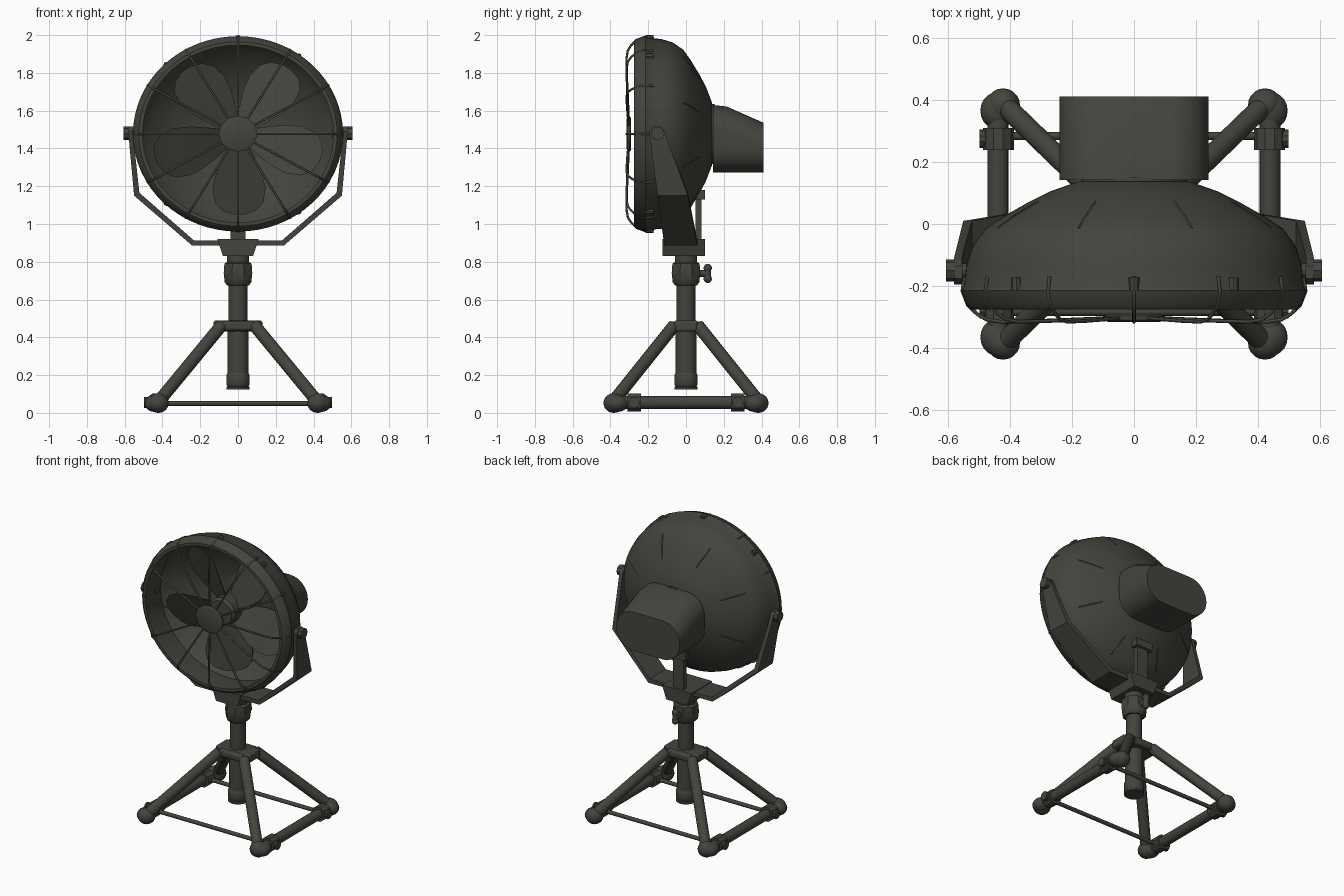
import bpy, bmesh, math
from mathutils import Vector

if "Cube" in bpy.data.objects:
    bpy.data.objects.remove(bpy.data.objects["Cube"])

PAINT = bpy.data.materials.new("dark olive metal")
PAINT.diffuse_color = (0.057, 0.058, 0.047, 1)
PAINT.use_nodes = True
PAINT.node_tree.nodes["Principled BSDF"].inputs["Base Color"].default_value = PAINT.diffuse_color
CZ = 1.477           # height of the fan axis
SQ = 0.93            # the fan head is slightly squashed in z


def finish(name, bm, angle=35):
    bmesh.ops.recalc_face_normals(bm, faces=bm.faces)
    me = bpy.data.meshes.new(name)
    bm.to_mesh(me)
    bm.free()
    ob = bpy.data.objects.new(name, me)
    bpy.context.collection.objects.link(ob)
    me.materials.append(PAINT)
    bpy.ops.object.select_all(action='DESELECT')
    ob.select_set(True)
    bpy.context.view_layer.objects.active = ob
    bpy.ops.object.shade_smooth_by_angle(angle=math.radians(angle))
    return ob


def loft(name, rings, caps=True, angle=35):
    """Skin a list of closed point rings."""
    bm = bmesh.new()
    vs = [[bm.verts.new(p) for p in r] for r in rings]
    n = len(rings[0])
    for a, b in zip(vs, vs[1:]):
        for i in range(n):
            j = (i + 1) % n
            bm.faces.new((a[i], a[j], b[j], b[i]))
    if caps:
        bm.faces.new(vs[0])
        bm.faces.new(vs[-1])
    return finish(name, bm, angle)


def lathe_y(name, prof, n=48, cz=CZ, cx=0, sq=SQ):
    """Turn (radius, y) profile round the fan axis."""
    A = [2 * math.pi * i / n for i in range(n)]
    return loft(name, [[(cx + r * math.cos(a), y, cz + sq * r * math.sin(a)) for a in A] for r, y in prof])


def lathe_z(name, prof, n=24):
    A = [2 * math.pi * (i + .5) / n for i in range(n)]
    return loft(name, [[(r * math.cos(a), r * math.sin(a), z) for a in A] for r, z in prof])


def rod(name, p, q, r, n=16):
    p, q = Vector(p), Vector(q)
    rot = (q - p).to_track_quat('Z', 'Y')
    A = [2 * math.pi * i / n for i in range(n)]
    return loft(name, [[c + rot @ Vector((r * math.cos(a), r * math.sin(a), 0)) for a in A] for c in (p, q)])


def box(name, lo, hi, top=1.0, bevel=0.0):
    """Box whose lower end may be narrowed in x by the factor top."""
    (x0, y0, z0), (x1, y1, z1) = lo, hi
    m = (x0 + x1) / 2
    k = lambda x: m + (x - m) * top
    ob = loft(name, [[(k(x0), y0, z0), (k(x1), y0, z0), (k(x1), y1, z0), (k(x0), y1, z0)],
                     [(x0, y0, z1), (x1, y0, z1), (x1, y1, z1), (x0, y1, z1)]])
    if bevel:
        b = ob.modifiers.new("bevel", 'BEVEL')
        b.width, b.segments = bevel, 3
    return ob


def ball(name, c, s):
    bm = bmesh.new()
    bmesh.ops.create_uvsphere(bm, u_segments=20, v_segments=12, radius=1)
    for v in bm.verts:
        v.co = Vector(c) + Vector((v.co.x * s[0], v.co.y * s[1], v.co.z * s[2]))
    return finish(name, bm, 60)


# bowl-shaped fan shroud with rolled front rim, outside then inside
lathe_y("shroud", [(0.02, .145), (.18, .137), (.27, .105), (.34, .07), (.42, .025), (.48, -.015),
                   (.52, -.07), (.54, -.13), (.547, -.2), (.556, -.215), (.54, -.262), (.525, -.275),
                   (.505, -.275), (.505, -.2), (.515, -.1), (.47, -.03), (.33, .055), (.18, .12), (.02, .125)], 64)
lathe_y("motor_neck", [(.17, .12), (.17, .15)], 32)
lathe_y("fan_hub", [(.09, .12), (.1, -.17), (.085, -.19)], 32)

# five twisted blades
for k in range(5):
    a0 = math.radians(55 + 72 * k)
    rings = []
    for r, w in [(.07, .05), (.15, .085), (.25, .125), (.34, .145), (.41, .13), (.445, .09), (.46, .03)]:
        ring = []
        for side, ts in ((-.004, (-1, -.5, 0, .5, 1)), (.004, (1, .5, 0, -.5, -1))):
            for t in ts:
                a = a0 + t * w / r
                ring.append((r * math.cos(a), -.1 + side + .055 * t * min(1, w / .12), CZ + SQ * r * math.sin(a)))
        rings.append(ring)
    loft("fan_blade", rings)

# wire guard with a centre disc
lathe_y("guard_disc", [(.09, -.29), (.1, -.297), (.1, -.309), (.085, -.315)], 32)
for k in range(12):
    a = math.radians(30 * k)
    cu = bpy.data.curves.new("guard_wire", 'CURVE')
    cu.dimensions, cu.bevel_depth, cu.bevel_resolution = '3D', .006, 2
    sp = cu.splines.new('POLY')
    path = [(.08, -.303), (.3, -.312), (.43, -.315), (.475, -.308), (.505, -.29), (.535, -.262), (.553, -.215), (.545, -.17)]
    sp.points.add(len(path) - 1)
    for pt, (r, y) in zip(sp.points, path):
        pt.co = (r * math.cos(a), y, CZ + SQ * r * math.sin(a), 1)
    ob = bpy.data.objects.new("guard_wire", cu)
    bpy.context.collection.objects.link(ob)
    cu.materials.append(PAINT)
for deg in (90, 54, 134, 226, 270, 306):
    a = math.radians(deg)
    c = (.545 * math.cos(a), CZ + SQ * .545 * math.sin(a))
    rod("guard_clip", (c[0], -.215, c[1]), (c[0], -.172, c[1]), .017, 8)

# thin raised seams on the back of the bowl
for k in range(8):
    a = math.radians(22 + 45 * k)
    P = [(r * math.cos(a), y, CZ + SQ * r * math.sin(a)) for r, y in ((.335, .07), (.415, .026), (.475, -.014))]
    for p, q in zip(P, P[1:]):
        rod("bowl_seam", p, q, .005, 6)


# rear motor housing: rounded rectangle, top sloping down to the back
def rounded(y, top, bot=1.272, hx=.24, rad=.13, n=8):
    pts = []
    for cx, cz, s in ((hx - rad, top - rad, 0), (rad - hx, top - rad, 90), (rad - hx, bot + rad, 180), (hx - rad, bot + rad, 270)):
        for i in range(n + 1):
            a = math.radians(s + 90 * i / n)
            pts.append((cx + rad * math.cos(a), y, cz + rad * math.sin(a)))
    return pts


loft("motor_housing", [rounded(.142, 1.63), rounded(.215, 1.622), rounded(.41, 1.536)])

# swivel yoke
for s in (1, -1):
    secs = []
    for xo, zo, xi, zi, y0, y1 in [(.578, 1.515, .553, 1.515, -.175, -.135), (.58, 1.49, .555, 1.49, -.195, -.112),
                                   (.575, 1.42, .55, 1.42, -.187, -.09), (.55, 1.15, .522, 1.165, -.15, .01),
                                   (.242, .885, .233, .913, -.115, .06), (.0, .885, .0, .913, -.115, .06)]:
        secs.append([(s * xo, y0, zo), (s * xo, y1, zo), (s * xi, y1, zi), (s * xi, y0, zi)])
    loft("yoke_arm", secs)
    rod("pivot_bolt", (s * .5, -.15, 1.48), (s * .58, -.15, 1.48), .022)
    rod("pivot_knob", (s * .577, -.15, 1.48), (s * .605, -.15, 1.48), .036, 8)

# yoke seat and rear strut
box("yoke_seat", (-.11, -.125, .83), (.11, .1, .92), .72)
box("rear_strut", (-.04, .05, .9), (.04, .083, 1.24))
box("strut_head", (-.065, .055, 1.13), (.065, .1, 1.18))

# telescopic column
lathe_z("column_neck", [(.06, .78), (.06, .84)])
lathe_z("clamp_collar", [(.062, .675), (.076, .69), (.082, .74), (.078, .79), (.06, .8)], 8)
lathe_z("upper_tube", [(.05, .4), (.05, .7)])
lathe_z("lower_tube", [(.056, .19), (.056, .45)])
lathe_z("tube_cap", [(.062, .125), (.062, .135), (.056, .14), (.062, .15), (.062, .2), (.056, .21)])
rod("clamp_screw", (0, .05, .738), (0, .11, .738), .018)
rod("clamp_handle", (0, .115, .705), (0, .115, .772), .018)
for z in (.71, .767):
    ball("handle_tip", (0, .115, z), (.022, .022, .022))

# leg hub
box("leg_hub", (-.13, -.062, .43), (.13, .062, .49), 1, .015)
box("leg_hub_cross", (-.09, -.09, .435), (.09, .09, .485), 1, .015)

# four splayed legs with rounded feet
for sx in (1, -1):
    for sy in (1, -1):
        rod("leg", (sx * .09, sy * .065, .46), (sx * .42, sy * .385, .06), .034)
        ball("foot", (sx * .422, sy * .382, .052), (.055, .055, .052))
        ball("foot_socket", (sx * .44, sy * .365, .05), (.055, .06, .045))
        # clamps on the side tubes
        rod("bar_clamp", (sx * .437, sy * .238, .055), (sx * .437, sy * .31, .055), .05, 10)
        rod("clamp_lug", (sx * .43, sy * .275, .055), (sx * .497, sy * .275, .055), .03, 10)
    rod("side_tube", (sx * .438, -.375, .055), (sx * .438, .375, .055), .034)
for sy in (1, -1):
    rod("cross_bar", (-.44, sy * .283, .05), (.44, sy * .283, .05), .013, 12)
